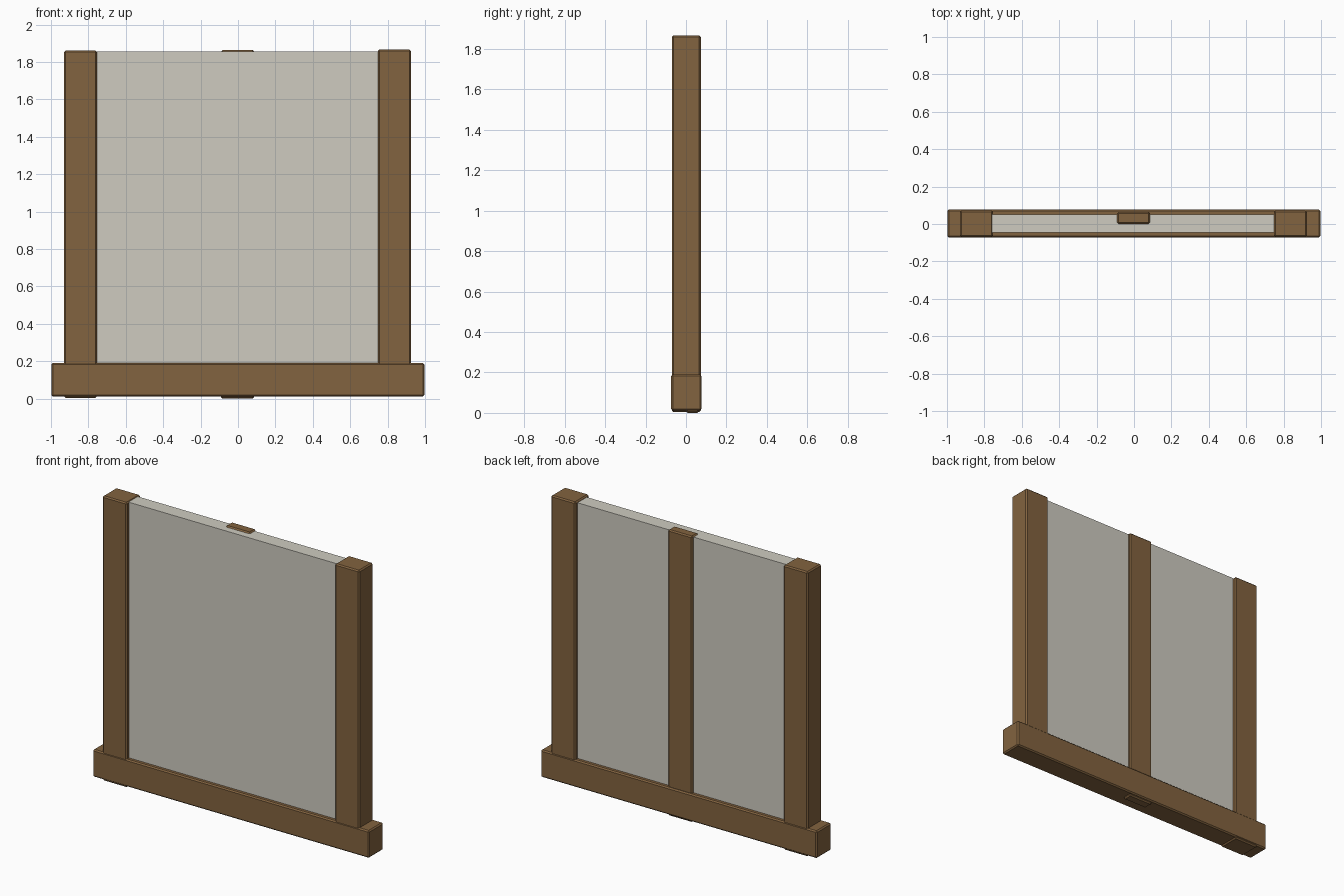
import bpy
import bmesh

if "Cube" in bpy.data.objects:
    bpy.data.objects.remove(bpy.data.objects["Cube"])


def material(name, color):
    m = bpy.data.materials.new(name)
    m.diffuse_color = (*color, 1)
    m.use_nodes = True
    m.node_tree.nodes["Principled BSDF"].inputs["Base Color"].default_value = m.diffuse_color
    return m


def box(name, x, y, z, mat, bevel=0.0):
    """Box spanning the given (min, max) ranges, with optional chamfered edges."""
    spans = (x, y, z)
    bm = bmesh.new()
    bmesh.ops.create_cube(bm, size=1)
    bmesh.ops.scale(bm, vec=[b - a for a, b in spans], verts=bm.verts)
    mesh = bpy.data.meshes.new(name)
    bm.to_mesh(mesh)
    bm.free()
    mesh.materials.append(mat)
    obj = bpy.data.objects.new(name, mesh)
    obj.location = [(a + b) / 2 for a, b in spans]
    bpy.context.collection.objects.link(obj)
    if bevel:
        mod = obj.modifiers.new("worn_edges", "BEVEL")
        mod.width = bevel
        mod.segments = 1
    return obj


wood = material("timber", (0.225, 0.125, 0.05))
plaster = material("plaster", (0.62, 0.60, 0.53))

# Bottom beam
box("sill_beam", (-0.998, 0.996), (-0.073, 0.077), (0.012, 0.19), wood, 0.008)

# Corner posts, set into the beam at slightly uneven heights
box("left_post", (-0.93, -0.754), (-0.07, 0.073), (0.004, 1.861), wood, 0.008)
box("right_post", (0.748, 0.924), (-0.07, 0.073), (0.012, 1.867), wood, 0.008)

# Middle stud, visible only from the back and at the top
box("middle_stud", (-0.09, 0.085), (0.0, 0.065), (0.0, 1.865), wood, 0.008)

# Infill panel
box("wall_panel", (-0.765, 0.76), (-0.046, 0.05), (0.1, 1.857), plaster)
